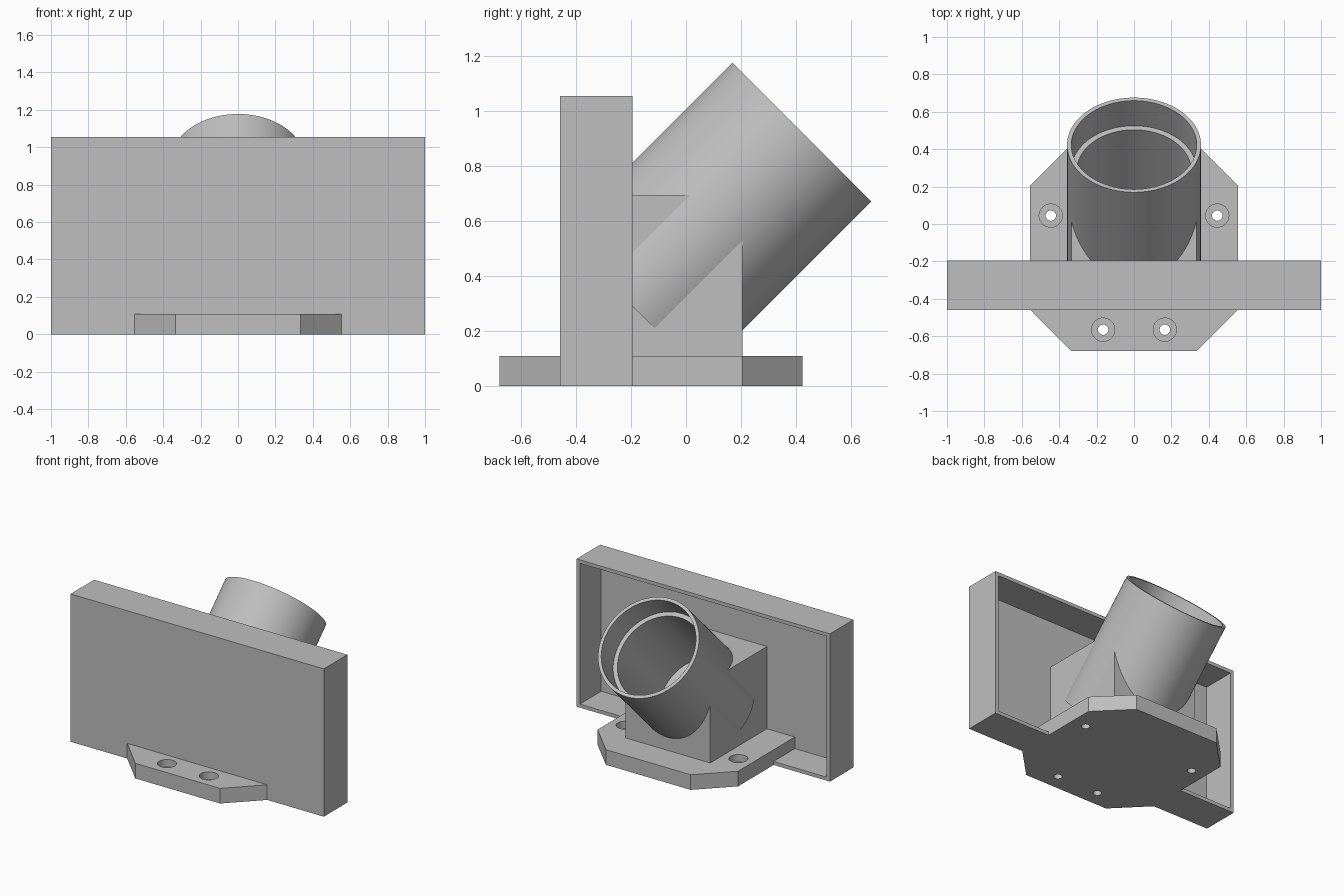
import bpy
import bmesh
import math
from mathutils import Vector, Matrix

if "Cube" in bpy.data.objects:
    bpy.data.objects.remove(bpy.data.objects["Cube"], do_unlink=True)

GREY = (0.52, 0.52, 0.52, 1.0)
grey = bpy.data.materials.new("plain grey")
grey.use_nodes = True
grey.diffuse_color = GREY
grey.node_tree.nodes["Principled BSDF"].inputs["Base Color"].default_value = GREY


def finish(name, bm, matrix=None):
    """Turn a bmesh into a linked object."""
    if matrix:
        bm.transform(matrix)
    bmesh.ops.recalc_face_normals(bm, faces=bm.faces)
    mesh = bpy.data.meshes.new(name)
    bm.to_mesh(mesh)
    bm.free()
    mesh.materials.append(grey)
    obj = bpy.data.objects.new(name, mesh)
    bpy.context.collection.objects.link(obj)
    return obj


def box(name, low, high):
    low, high = Vector(low), Vector(high)
    bm = bmesh.new()
    bmesh.ops.create_cube(bm, size=1)
    bmesh.ops.scale(bm, vec=high - low, verts=bm.verts)
    bmesh.ops.translate(bm, vec=(low + high) / 2, verts=bm.verts)
    return finish(name, bm)


def lathe(name, profile, matrix, steps=96):
    """Revolve (radius, height) points that start and end on the axis."""
    bm = bmesh.new()
    verts = [bm.verts.new((r, 0, h)) for r, h in profile]
    edges = [bm.edges.new(pair) for pair in zip(verts, verts[1:])]
    bmesh.ops.spin(bm, geom=verts + edges, cent=(0, 0, 0), axis=(0, 0, 1),
                   angle=math.tau, steps=steps, use_duplicate=False)
    bmesh.ops.remove_doubles(bm, verts=bm.verts, dist=0.0005)
    return finish(name, bm, matrix)


def cut(target, cutter, keep=False):
    mod = target.modifiers.new("cut", "BOOLEAN")
    mod.operation = "DIFFERENCE"
    mod.solver = "EXACT"
    mod.object = cutter
    select(target)
    bpy.ops.object.modifier_apply(modifier=mod.name)
    if not keep:
        bpy.data.objects.remove(cutter, do_unlink=True)


def select(obj):
    bpy.ops.object.select_all(action="DESELECT")
    obj.select_set(True)
    bpy.context.view_layer.objects.active = obj


# Upright panel, hollow from the back
WALL = 0.025
FRONT, BACK, TOP = -0.46, -0.195, 1.055
panel = box("panel", (-1, FRONT, 0), (1, BACK, TOP))
cut(panel, box("panel_recess", (WALL - 1, FRONT + WALL, WALL),
               (1 - WALL, BACK + 0.1, TOP - WALL)))

# Base plate with clipped corners
THICK = 0.108
bm = bmesh.new()
right = [(0.335, -0.68), (0.555, -0.458), (0.555, 0.205), (0.335, 0.425)]
outline = right + [(-x, y) for x, y in reversed(right)]
plate = bm.faces.new([bm.verts.new((x, y, 0)) for x, y in outline])
up = bmesh.ops.extrude_face_region(bm, geom=[plate])["geom"]
bmesh.ops.translate(bm, vec=(0, 0, THICK),
                    verts=[v for v in up if isinstance(v, bmesh.types.BMVert)])
base = finish("base_plate", bm)

# Counterbored screw holes
for side in (-1, 1):
    for x, y in ((0.445, 0.045), (0.165, -0.565)):
        hole = [(0, -0.1), (0.028, -0.1), (0.028, 0.055), (0.062, 0.055),
                (0.062, 0.2), (0, 0.2)]
        cut(base, lathe("screw_hole", hole,
                        Matrix.Translation((side * x, y, 0)), 40))

# Support block between panel and tube
block = box("support_block", (-0.335, FRONT + 0.01, 0.05), (0.335, 0.205, 0.695))

# Tilted tube with a stepped bore
LENGTH, FLOOR = 0.886, 0.025
tilt = Matrix.Translation((0, -0.204, 0.298)) @ Matrix.Rotation(-math.pi / 4, 4, "X")
tube = lathe("tilted_tube", [
    (0, 0), (0.358, 0), (0.358, LENGTH), (0.335, LENGTH),
    (0.335, LENGTH - 0.19), (0.305, LENGTH - 0.19), (0.305, FLOOR), (0, FLOOR)], tilt)
bore = lathe("bore_cutter", [(0, 0.012), (0.325, 0.012),
                             (0.325, LENGTH), (0, LENGTH)], tilt)
cut(base, bore, keep=True)
cut(block, bore)

# Smooth the round surfaces and keep the edges crisp
for obj in (tube, base):
    select(obj)
    bpy.ops.object.shade_smooth_by_angle(angle=math.radians(30))
